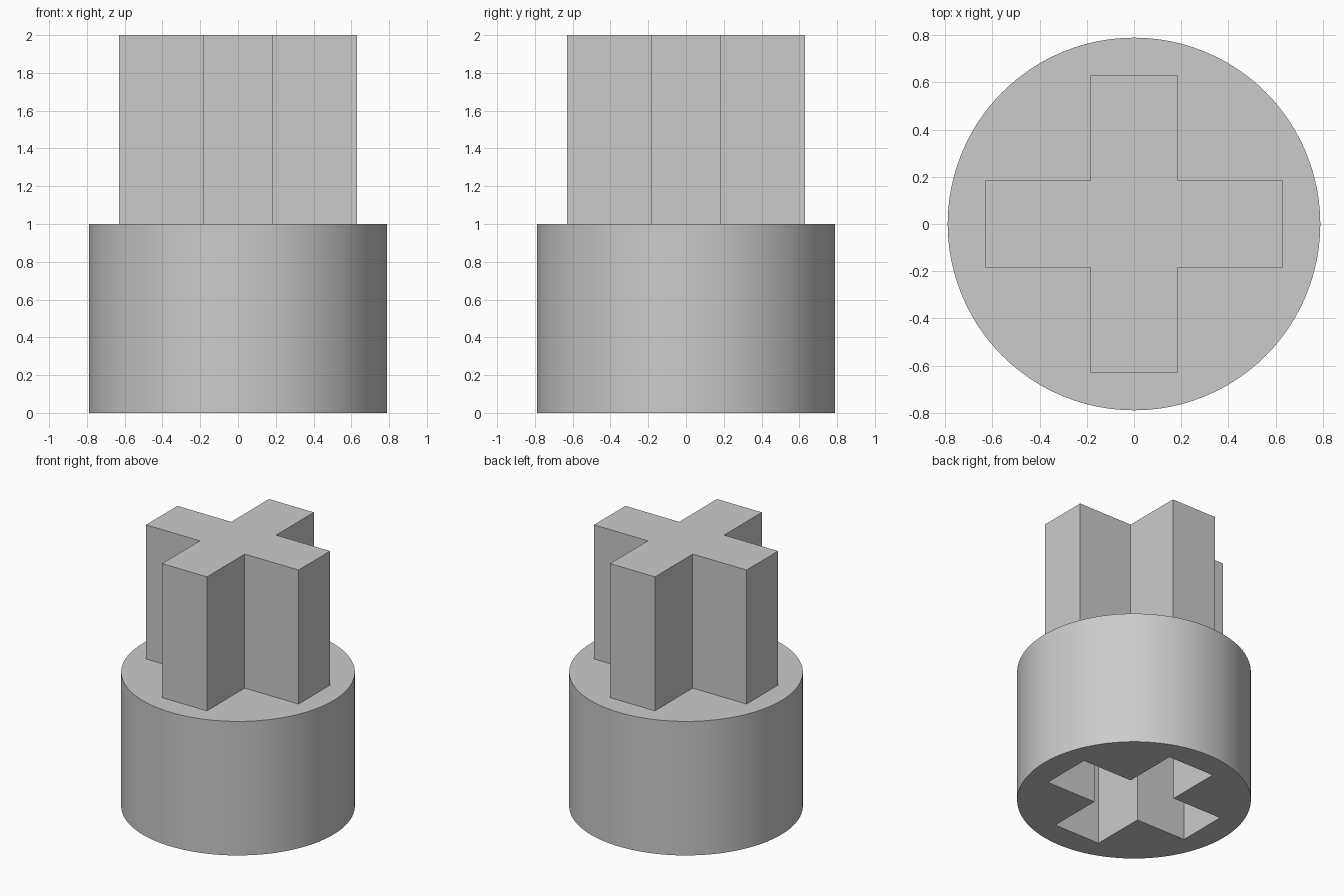
import bpy, bmesh, math

cube = bpy.data.objects.get("Cube")
if cube:
    bpy.data.objects.remove(cube, do_unlink=True)

grey = bpy.data.materials.new("plain grey")
grey.use_nodes = True
colour = (0.6, 0.6, 0.6, 1)
grey.diffuse_color = colour
grey.node_tree.nodes["Principled BSDF"].inputs["Base Color"].default_value = colour


def cross_prism(name, reach, half, z0, z1):
    """Upright plus-shaped prism with four equal arms."""
    arm = [(half, -half), (reach, -half), (reach, half)]
    bm = bmesh.new()
    ring = []
    for k in range(4):
        c, s = round(math.cos(k * math.pi / 2)), round(math.sin(k * math.pi / 2))
        ring += [bm.verts.new((x * c - y * s, x * s + y * c, z0)) for x, y in arm]
    base = bm.faces.new(ring)
    top = bmesh.ops.extrude_face_region(bm, geom=[base])["geom"]
    verts = [v for v in top if isinstance(v, bmesh.types.BMVert)]
    bmesh.ops.translate(bm, verts=verts, vec=(0, 0, z1 - z0))
    bmesh.ops.recalc_face_normals(bm, faces=bm.faces)
    mesh = bpy.data.meshes.new(name)
    bm.to_mesh(mesh)
    bm.free()
    mesh.materials.append(grey)
    obj = bpy.data.objects.new(name, mesh)
    bpy.context.collection.objects.link(obj)
    return obj


# Cross-shaped peg on top
cross_prism("cross_peg", 0.63, 0.185, 0.995, 2)

# Round base
bpy.ops.mesh.primitive_cylinder_add(vertices=96, radius=0.79, depth=1, location=(0, 0, 0.5))
base = bpy.context.object
base.name = "round_base"
base.data.materials.append(grey)

# Cross-shaped socket cut up from the underside
cutter = cross_prism("socket_cutter", 0.60, 0.19, -0.1, 0.99)
cut = base.modifiers.new("socket", "BOOLEAN")
cut.operation = "DIFFERENCE"
cut.solver = "EXACT"
cut.object = cutter
bpy.ops.object.modifier_apply(modifier=cut.name)
bpy.data.objects.remove(cutter, do_unlink=True)
bpy.ops.object.shade_smooth_by_angle(angle=math.radians(30))
